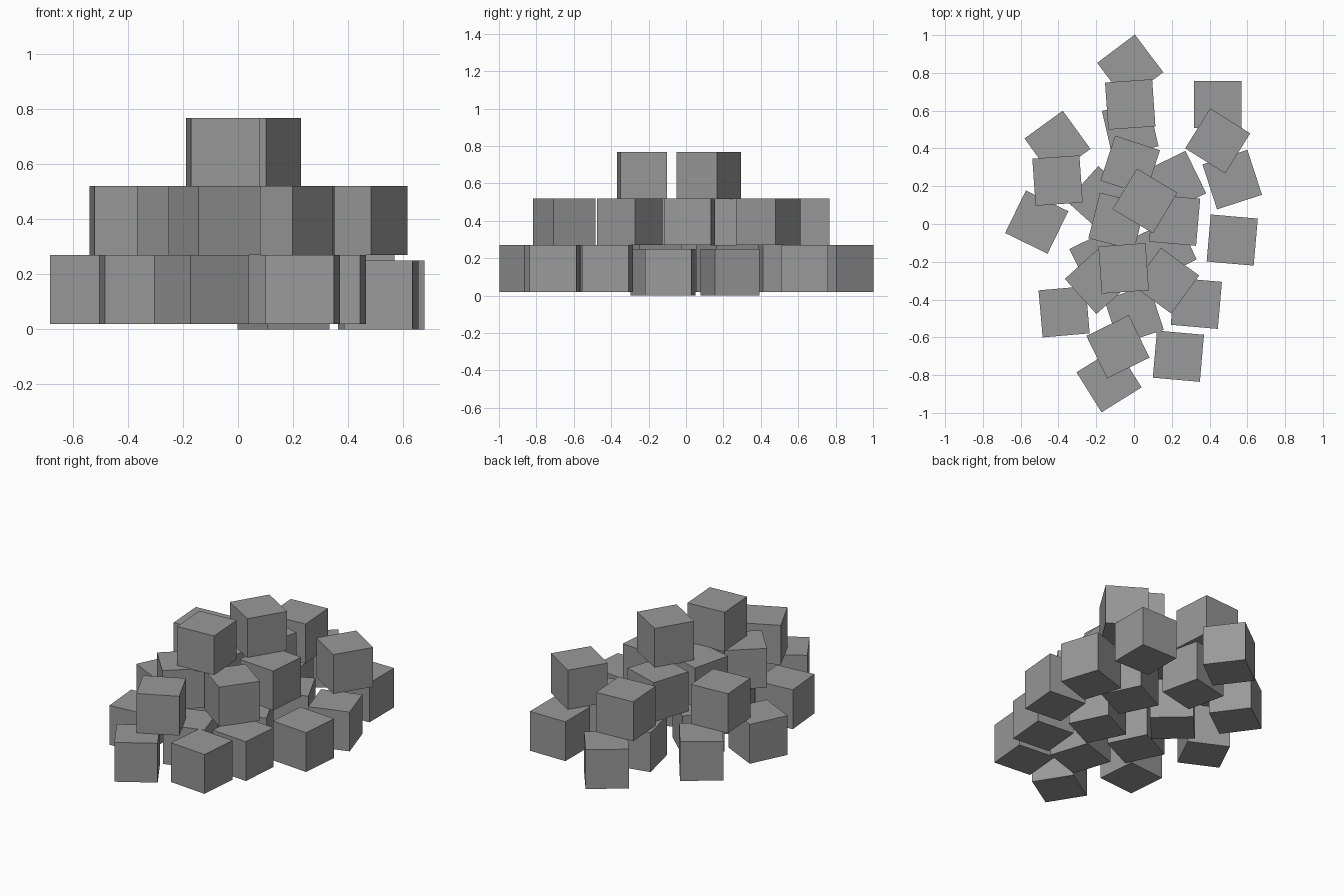
import bpy
from math import radians

SIZE = 0.25

# dark grey shared by every block
grey = bpy.data.materials.new("dark_grey")
grey.diffuse_color = (0.32, 0.32, 0.32, 1)

# each entry: centre x, centre y, turn in degrees
LAYERS = {
    # blocks resting directly on the ground
    "ground_block": (0.0, [
        (0.52, 0.235, 18), (0.52, -0.085, -5), (0.165, -0.13, 26)]),
    # slightly raised bottom layer
    "bottom_block": (0.02, [
        (-0.02, 0.828, 37), (-0.02, 0.505, 13), (0.443, 0.633, 0),
        (-0.405, 0.425, 36), (-0.18, 0.13, -42), (0.215, 0.22, 26),
        (-0.515, 0.01, -26), (-0.37, -0.465, 5), (0.33, -0.42, -5),
        (0.235, -0.70, -5), (-0.175, -0.19, 26), (0.0, -0.48, 18),
        (-0.132, -0.825, 32)]),
    # middle layer
    "middle_block": (0.27, [
        (-0.02, 0.633, 4), (-0.405, 0.23, 4), (0.443, 0.44, -32),
        (-0.02, 0.31, -18), (-0.09, 0.015, -14), (0.215, 0.02, -5),
        (0.17, -0.30, -36), (-0.19, -0.30, 42), (-0.085, -0.65, 26)]),
    # top layer
    "top_block": (0.517, [
        (0.058, 0.122, -31), (-0.055, -0.235, 4)]),
}

for name, (base, blocks) in LAYERS.items():
    for i, (x, y, turn) in enumerate(blocks, 1):
        bpy.ops.mesh.primitive_cube_add(
            size=SIZE, location=(x, y, base + SIZE / 2),
            rotation=(0, 0, radians(turn)))
        block = bpy.context.object
        block.name = f"{name}_{i}"
        block.data.materials.append(grey)
